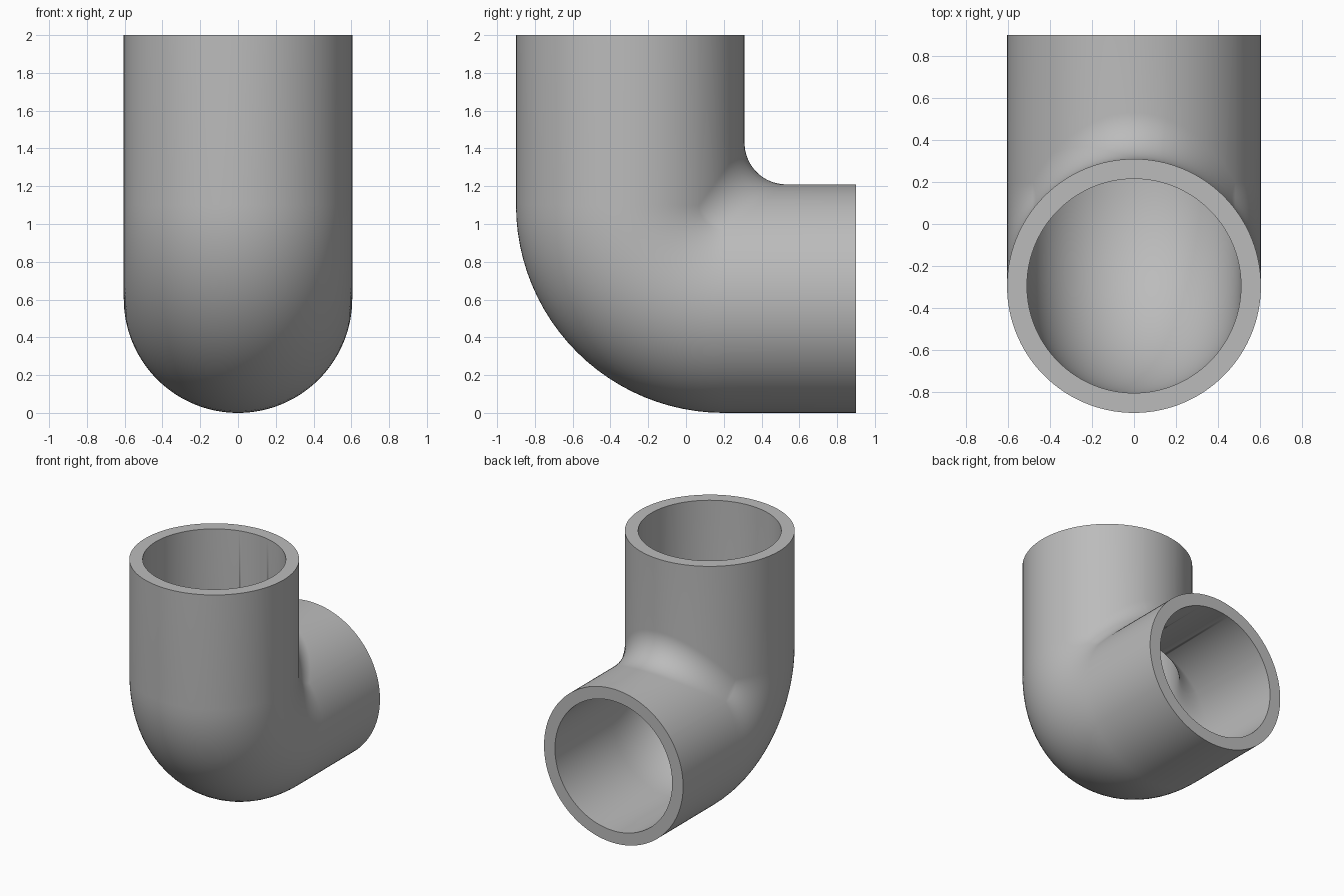
import bpy, bmesh
from math import sin, cos, pi, acos
from mathutils import Vector

cube = bpy.data.objects.get("Cube")
if cube:
    bpy.data.objects.remove(cube, do_unlink=True)

OUTER, BORE = 0.605, 0.51       # pipe radii
BEND = 0.495                    # centre-line radius of the elbow
FILLET = 0.22                   # rounding of the outside inner corner
TOP, BACK = 1.395, 1.195        # pipe ends measured from the axis crossing
ORIGIN = Vector((0, -0.295, 0.605))
STEPS = 24                      # divisions along the elbow


def limit(radius, fillet):
    """Angle around the pipe where the corner rounding meets the bend."""
    return acos(BEND / (radius + fillet))


def strip(radius, fillet, phi, blend):
    """Line of points along the pipe, from the top end to the back end."""
    s, c = sin(phi), cos(phi)
    rounded = abs(phi) < limit(radius, fillet) + 1e-6
    line = [Vector((radius * s, radius * c, TOP))]
    for i in range(STEPS + 1):
        a = pi / 2 * i / STEPS
        flat = Vector((-s, -c * cos(a), -c * sin(a)))
        if rounded:
            # Arc of a ball rolling along the corner between both pipes
            mid = (radius + fillet) * c
            ball = Vector(((radius + fillet) * s, mid, mid))
            half = Vector((-s, -c, 0)).angle(Vector((-s, 0, -c)))
            great = (Vector((-s, -c, 0)) * sin((1 - i / STEPS) * half)
                     + Vector((-s, 0, -c)) * sin(i / STEPS * half)) / sin(half)
            line.append(ball + fillet * great.lerp(flat, blend).normalized())
        else:
            # Plain elbow bend
            rho = BEND - radius * c
            line.append(Vector((radius * s, BEND - rho * cos(a), BEND - rho * sin(a))))
    line.append(Vector((radius * s, BACK, radius * c)))
    return [p + ORIGIN for p in line]


# Angles around the pipe, with extra lines where the rounding ends
end = limit(OUTER, FILLET)
angles = {pi * i / 60 for i in range(61)} | {limit(BORE, 0)}
half_ring = [(a, 0) for a in angles] + [(end, k / 6) for k in range(7)]
half_ring.sort()
ring = half_ring + [(-a, w) for a, w in reversed(half_ring[1:-1])]

bm = bmesh.new()


def wall(radius, fillet):
    lines = [[bm.verts.new(p) for p in strip(radius, fillet, a, w)] for a, w in ring]
    for i, line in enumerate(lines):
        after = lines[(i + 1) % len(lines)]
        for j in range(len(line) - 1):
            bm.faces.new((line[j], after[j], after[j + 1], line[j + 1]))
    return lines


outside, inside = wall(OUTER, FILLET), wall(BORE, 0)

# Flat rims at both ends
for i in range(len(ring)):
    k = (i + 1) % len(ring)
    for e in (0, -1):
        bm.faces.new((outside[i][e], outside[k][e], inside[k][e], inside[i][e]))

bmesh.ops.remove_doubles(bm, verts=bm.verts[:], dist=1e-5)
bmesh.ops.recalc_face_normals(bm, faces=bm.faces[:])
mesh = bpy.data.meshes.new("pipe_elbow")
bm.to_mesh(mesh)
bm.free()

grey = bpy.data.materials.new("plain_grey")
grey.use_nodes = True
grey.diffuse_color = (0.5, 0.5, 0.5, 1)
grey.node_tree.nodes["Principled BSDF"].inputs["Base Color"].default_value = (0.5, 0.5, 0.5, 1)
mesh.materials.append(grey)

elbow = bpy.data.objects.new("pipe_elbow", mesh)
bpy.context.collection.objects.link(elbow)
bpy.ops.object.select_all(action='DESELECT')
elbow.select_set(True)
bpy.context.view_layer.objects.active = elbow
bpy.ops.object.shade_smooth_by_angle(angle=pi / 6)
